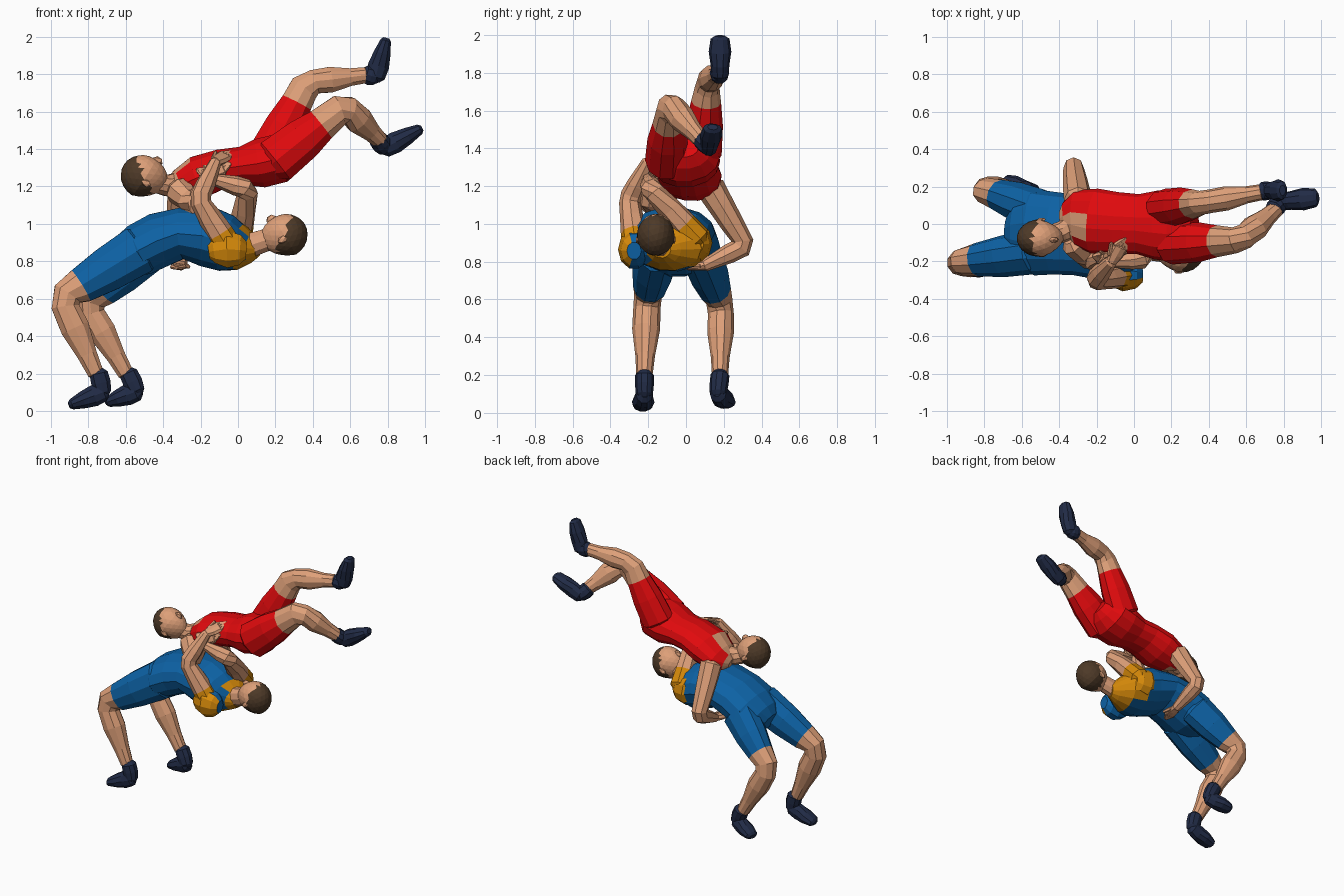
import bpy, bmesh, math
from mathutils import Vector as V, Matrix

if "Cube" in bpy.data.objects:
    bpy.data.objects.remove(bpy.data.objects["Cube"])

COL = {"skin": (0.73, 0.35, 0.19), "blue": (0.004, 0.122, 0.376), "red": (0.75, 0.003, 0.004),
       "hair": (0.076, 0.042, 0.021), "boot": (0.015, 0.024, 0.061), "orange": (0.68, 0.255, 0.003)}
KEYS = list(COL)
MATS = []
for k in KEYS:
    m = bpy.data.materials.new(k + " colour")
    m.diffuse_color = (*COL[k], 1)
    m.use_nodes = True
    m.node_tree.nodes["Principled BSDF"].inputs["Base Color"].default_value = m.diffuse_color
    MATS.append(m)


def finish(bm, name):
    bmesh.ops.recalc_face_normals(bm, faces=bm.faces[:])
    me = bpy.data.meshes.new(name)
    bm.to_mesh(me)
    bm.free()
    for m in MATS:
        me.materials.append(m)
    ob = bpy.data.objects.new(name, me)
    bpy.context.collection.objects.link(ob)
    return ob


def recolour(ob, key, rule):
    for p in ob.data.polygons:
        if rule(p.center):
            p.material_index = KEYS.index(key)


def loft(name, pts, ref=(0, 1, 0), n=10, cap=0.5):
    """Tube through (x, y, z, half width, half thickness, colour) with rounded ends."""
    P = [V(p[:3]) for p in pts]
    rings = []
    for i, p in enumerate(pts):
        t = V((0, 0, 0))
        if i:
            t += (P[i] - P[i - 1]).normalized()
        if i < len(P) - 1:
            t += (P[i + 1] - P[i]).normalized()
        t.normalize()
        s = V(ref)
        s = (s - t * s.dot(t)).normalized()
        rings.append((P[i], t, s, t.cross(s), p[3], p[4], p[5]))
    a, b = rings[0], rings[-1]
    ends = []
    for r, d in ((a, -1), (b, 1)):
        ends.append((r[0] + r[1] * d * cap * min(r[4], r[5]), r[1], r[2], r[3], r[4] * .55, r[5] * .55, r[6]))
    rings = [ends[0]] + rings + [ends[1]]
    bm = bmesh.new()
    vs = []
    for c, t, s, u, w, h, _ in rings:
        vs.append([bm.verts.new(c + s * w * math.cos(2 * math.pi * k / n) + u * h * math.sin(2 * math.pi * k / n))
                   for k in range(n)])
    for i in range(len(vs) - 1):
        for k in range(n):
            f = bm.faces.new((vs[i][k], vs[i][(k + 1) % n], vs[i + 1][(k + 1) % n], vs[i + 1][k]))
            f.material_index = KEYS.index(rings[i][6])
    for ring, r in ((vs[0], rings[0]), (vs[-1], rings[-1])):
        bm.faces.new(ring).material_index = KEYS.index(r[6])
    return finish(bm, name)


def head(name, c, face, crown):
    """Low-poly head with narrowed jaw; hair picked by direction."""
    f, u = V(face).normalized(), V(crown)
    u = (u - f * u.dot(f)).normalized()
    s = u.cross(f)
    M = Matrix((s, f, u)).transposed()
    bm = bmesh.new()
    bmesh.ops.create_icosphere(bm, subdivisions=3, radius=1)
    for fc in bm.faces:
        d = fc.calc_center_median()
        hair = 0.6 * d.z - 0.8 * d.y > -.05 and d.z > -.6
        fc.material_index = KEYS.index("hair" if hair else "skin")
    for v in bm.verts:
        j = max(0, -v.co.z)
        v.co = V((v.co.x * (1 - .3 * j) * .1, v.co.y * (1 - .15 * j) * .116 + .022 * j, v.co.z * .125))
    # nose and ears
    for p, q in (((0, .115, -.015), (.016, .024, .03)), ((.095, -.01, -.02), (.012, .02, .03)),
                 ((-.095, -.01, -.02), (.012, .02, .03))):
        bmesh.ops.create_icosphere(bm, subdivisions=1, radius=1,
                                   matrix=Matrix.Translation(p) @ Matrix.Diagonal((*q, 1)))
    bmesh.ops.transform(bm, matrix=Matrix.Translation(c) @ M.to_4x4(), verts=bm.verts[:])
    return finish(bm, name)


def boot(name, ankle, heel, toe):
    A, H, T = V(ankle), V(heel), V(toe)
    loft(name + "_collar", [(*A, .05, .052, "boot"), (*A.lerp(H, .5), .05, .055, "boot"), (*H, .045, .045, "boot")])
    row = [(0, .045, .053), (.3, .05, .06), (.65, .06, .048), (1, .05, .03)]
    loft(name + "_foot", [(*H.lerp(T, k), w, h, "boot") for k, w, h in row])


def leg(name, hip, knee, ankle, cloth, r=1.0, cut=.72):
    h, k, a = V(hip), V(knee), V(ankle)
    loft(name, [(*h, .118 * r, .138 * r, cloth), (*h.lerp(k, .4), .112 * r, .125 * r, cloth),
                (*h.lerp(k, cut), .09 * r, .1 * r, "skin"), (*k.lerp(h, .08), .074 * r, .085, "skin"),
                (*k.lerp(a, .12), .072 * r, .078 * r, "skin"), (*k.lerp(a, .4), .074 * r, .082 * r, "skin"),
                (*k.lerp(a, .75), .052 * r, .056 * r, "skin"), (*a, .043, .045, "skin")])


def arm(name, sh, el, wr, tip, top, side, ref=(1, 0, 0)):
    s, e, w, t = V(sh), V(el), V(wr), V(tip)
    loft(name, [(*s, .075, .078, top), (*s.lerp(e, .3), .072, .07, "skin"), (*s.lerp(e, .6), .065, .063, "skin"),
                (*s.lerp(e, .92), .055, .057, "skin"), (*e.lerp(w, .12), .055, .057, "skin"),
                (*e.lerp(w, .4), .053, .052, "skin"), (*w, .033, .033, "skin")], ref, 8)
    # hand: flat palm, four fingers and a thumb
    d = V(side).normalized()
    m = w.lerp(t, .6)
    loft(name + "_palm", [(*w, .03, .027, "skin"), (*w.lerp(t, .3), .043, .023, "skin"), (*m, .043, .018, "skin")],
         side, 8)
    for i in range(4):
        o = d * (i - 1.5) * .021
        end = m.lerp(t, 1 - .12 * abs(i - 1.5)) + o * .15
        loft(f"{name}_finger_{i + 1}", [(*(m + o), .013, .014, "skin"), (*end, .011, .011, "skin")], side, 6)
    loft(name + "_thumb", [(*(w.lerp(t, .2) + d * .03), .014, .014, "skin"),
                           (*(w.lerp(t, .6) + d * .055), .011, .011, "skin")], side, 6)


# ---- lower wrestler, arching backwards ----
torso = loft("lower_torso", [(-.62, -.045, .82, .17, .11, "blue"), (-.53, -.045, .86, .23, .145, "blue"),
                             (-.42, -.05, .915, .22, .15, "blue"), (-.3, -.06, .95, .215, .14, "blue"),
                             (-.16, -.08, .93, .22, .165, "blue"), (-.06, -.09, .895, .22, .155, "blue"),
                             (.01, -.1, .875, .185, .125, "orange"), (.07, -.12, .868, .1, .08, "orange")], n=14)
recolour(torso, "orange", lambda c: c.x > -.06 and c.y > 0)
recolour(torso, "blue", lambda c: c.x > -.06 and c.y < -.2)
loft("lower_neck", [(.03, -.12, .875, .065, .07, "skin"), (.11, -.14, .9, .058, .065, "skin"),
                    (.2, -.155, .93, .055, .06, "skin")])
head("lower_head", (.25, -.16, .935), (-.52, 0, .85), (.85, 0, .52))
leg("lower_front_leg", (-.53, -.15, .86), (-.945, -.205, .605), (-.76, -.22, .2), "blue", cut=.75)
leg("lower_back_leg", (-.5, .075, .85), (-.81, .185, .57), (-.6, .18, .2), "blue", .95)
boot("lower_front_boot", (-.745, -.22, .2), (-.72, -.22, .1), (-.89, -.23, .035))
boot("lower_back_boot", (-.585, .18, .2), (-.54, .17, .105), (-.69, .215, .05))
arm("lower_front_arm", (-.05, -.265, .875), (-.21, -.3, 1.13), (-.12, -.2, 1.33), (-.04, -.07, 1.385),
    "orange", (-.8, .3, .3))
arm("lower_back_arm", (.0, .06, .92), (.055, -.185, 1.185), (-.12, -.2, 1.235), (-.22, -.17, 1.29),
    "orange", (0, .6, .6), (0, 0, 1))
# padded shoulders of the suit
for nm, y, z in (("front", -.275, .865), ("back", .055, .9)):
    pad = loft("lower_shoulder_" + nm, [(-.13, y, z - .01, .055, .07, "orange"), (-.06, y, z, .085, .105, "orange"),
                                        (.01, y, z - .005, .07, .085, "orange")])
    recolour(pad, "blue", lambda c: -.29 < c.y < -.15)

# ---- upper wrestler, thrown on his back ----
chest = loft("upper_torso", [(-.36, .02, 1.19, .1, .06, "skin"), (-.31, .03, 1.205, .15, .09, "red"),
                             (-.21, .015, 1.25, .175, .118, "red"), (-.09, .005, 1.295, .165, .107, "red"),
                             (.02, .0, 1.31, .16, .105, "red"), (.12, -.005, 1.325, .185, .135, "red"),
                             (.22, -.012, 1.35, .19, .135, "red"), (.28, -.012, 1.38, .14, .1, "red")], n=14)
recolour(chest, "red", lambda c: -.37 < c.x < -.3 and c.y > .05)
recolour(chest, "skin", lambda c: -.31 < c.x < -.25 and -.06 < c.y < .04 and c.z > 1.25)
loft("upper_neck", [(-.31, .0, 1.215, .07, .065, "skin"), (-.38, -.04, 1.205, .058, .06, "skin"),
                    (-.47, -.07, 1.23, .054, .056, "skin")])
head("upper_head", (-.505, -.075, 1.25), (.55, -.1, .83), (-.84, -.1, .55))
leg("upper_back_leg", (.17, .085, 1.37), (.37, .115, 1.755), (.68, .17, 1.795), "red", .88, .72)
leg("upper_front_leg", (.2, -.105, 1.335), (.57, -.085, 1.63), (.76, .08, 1.445), "red", .95, .66)
boot("upper_back_boot", (.685, .175, 1.8), (.735, .18, 1.785), (.79, .18, 1.98))
boot("upper_front_boot", (.75, .08, 1.45), (.785, .12, 1.405), (.97, .14, 1.505))
arm("upper_back_arm", (-.3, .13, 1.19), (-.325, .315, .885), (-.305, .1, .78), (-.33, -.05, .765),
    "skin", (1, 0, 0))
arm("upper_front_arm", (-.32, -.1, 1.18), (-.23, -.2, 1.1), (-.15, -.17, 1.27), (-.04, -.15, 1.32),
    "skin", (0, .3, .9))
